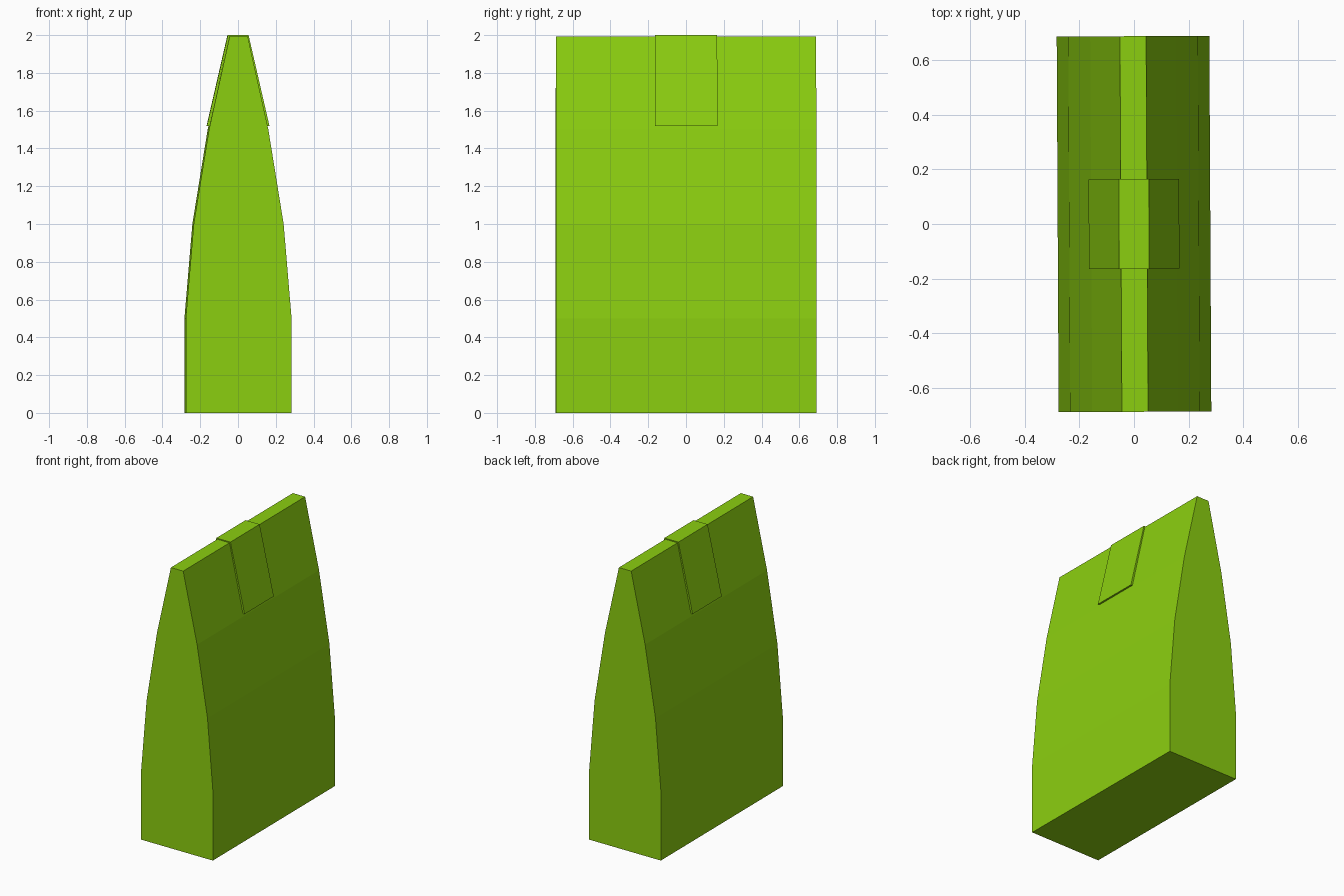
import bpy, bmesh, math

if "Cube" in bpy.data.objects:
    bpy.data.objects.remove(bpy.data.objects["Cube"])

lime = bpy.data.materials.new("lime")
lime.diffuse_color = (0.26, 0.62, 0.005, 1)
lime.use_nodes = True
lime.node_tree.nodes["Principled BSDF"].inputs["Base Color"].default_value = lime.diffuse_color
TURN = math.radians(0.3)


def extruded(name, half, depth):
    """Mirror a right-hand (x, z) outline about x = 0 and extrude it along y."""
    outline = half + [(-x, z) for x, z in reversed(half)]
    bm = bmesh.new()
    face = bm.faces.new([bm.verts.new((x, -depth, z)) for x, z in outline])
    new = bmesh.ops.extrude_face_region(bm, geom=[face])["geom"]
    verts = [v for v in new if isinstance(v, bmesh.types.BMVert)]
    bmesh.ops.translate(bm, verts=verts, vec=(0, 2 * depth, 0))
    bmesh.ops.recalc_face_normals(bm, faces=bm.faces)
    mesh = bpy.data.meshes.new(name)
    bm.to_mesh(mesh)
    bm.free()
    mesh.materials.append(lime)
    obj = bpy.data.objects.new(name, mesh)
    obj.rotation_euler.z = TURN
    bpy.context.collection.objects.link(obj)
    return obj


# Tapering body
extruded("bag_body", [(0.28, 0), (0.28, 0.5), (0.238, 1.0), (0.157, 1.5), (0.048, 1.993)], 0.689)

# Fold-over tab straddling the top edge
extruded("top_tab", [(0.166, 1.518), (0.055, 2.0)], 0.165)
